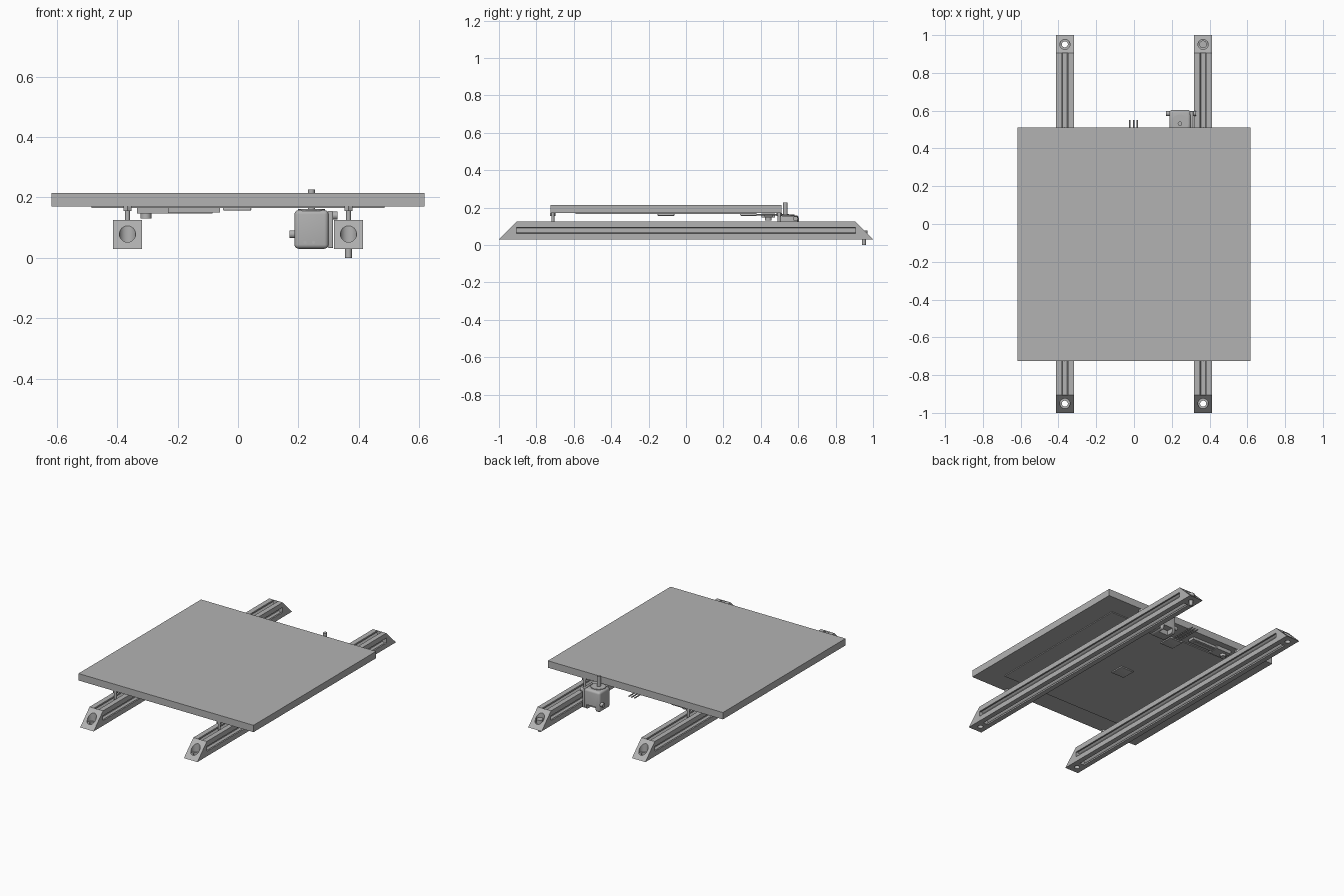
import bpy, bmesh, math
from mathutils import Vector, Matrix

if "Cube" in bpy.data.objects:
    bpy.data.objects.remove(bpy.data.objects["Cube"], do_unlink=True)

grey = bpy.data.materials.new("plain_grey")
grey.use_nodes = True
grey.diffuse_color = (0.45, 0.45, 0.45, 1)
grey.node_tree.nodes["Principled BSDF"].inputs["Base Color"].default_value = grey.diffuse_color


def finish(name, bm):
    bmesh.ops.recalc_face_normals(bm, faces=bm.faces)
    mesh = bpy.data.meshes.new(name)
    bm.to_mesh(mesh)
    bm.free()
    mesh.materials.append(grey)
    ob = bpy.data.objects.new(name, mesh)
    bpy.context.collection.objects.link(ob)
    return ob


def activate(ob):
    bpy.ops.object.select_all(action="DESELECT")
    ob.select_set(True)
    bpy.context.view_layer.objects.active = ob


def smooth(ob):
    activate(ob)
    bpy.ops.object.shade_smooth_by_angle(angle=math.radians(35))
    return ob


def box(name, x, y, z, bevel=0):
    """Box given by its (low, high) range on each axis."""
    bm = bmesh.new()
    bmesh.ops.create_cube(bm, size=1)
    for v in bm.verts:
        v.co = Vector([(a + b) / 2 + c * (b - a) for (a, b), c in zip((x, y, z), v.co)])
    ob = finish(name, bm)
    if bevel:
        mod = ob.modifiers.new("rounding", "BEVEL")
        mod.width, mod.segments = bevel, 4
        activate(ob)
        bpy.ops.object.modifier_apply(modifier=mod.name)
        smooth(ob)
    return ob


def rod(name, start, end, radius, sides=24):
    bm = bmesh.new()
    a, b = Vector(start), Vector(end)
    turn = (b - a).to_track_quat("Z", "Y").to_matrix().to_4x4()
    bmesh.ops.create_cone(bm, cap_ends=True, segments=sides, radius1=radius, radius2=radius,
                          depth=(b - a).length, matrix=Matrix.Translation((a + b) / 2) @ turn)
    return smooth(finish(name, bm))


def prism(name, points, offset):
    """Extrude a closed outline along an offset."""
    bm = bmesh.new()
    face = bm.faces.new([bm.verts.new(p) for p in points])
    made = bmesh.ops.extrude_face_region(bm, geom=[face])["geom"]
    bmesh.ops.translate(bm, vec=offset, verts=[g for g in made if isinstance(g, bmesh.types.BMVert)])
    return finish(name, bm)


def cut(ob, cutter):
    cutter.hide_render = True
    mod = ob.modifiers.new("cut", "BOOLEAN")
    mod.operation, mod.object, mod.solver = "DIFFERENCE", cutter, "EXACT"
    activate(ob)
    bpy.ops.object.modifier_apply(modifier=mod.name)
    bpy.data.objects.remove(cutter, do_unlink=True)


RAIL_X, HALF, BASE, TOP, BODY = 0.366, 0.0475, 0.03, 0.125, 0.905
MID = (BASE + TOP) / 2

# Slotted rail section: one side's outline turned four times
side = [(-HALF, -HALF), (-0.016, -HALF), (-0.016, -0.038), (-0.026, -0.038),
        (-0.012, -0.02), (0.012, -0.02), (0.026, -0.038), (0.016, -0.038), (0.016, -HALF)]
section = []
for quarter in range(4):
    spin = Matrix.Rotation(quarter * math.pi / 2, 2)
    section += [spin @ Vector(p) for p in side]

for label, sx in (("right", -1), ("left", 1)):
    cx = sx * RAIL_X
    prism(label + "_rail", [(cx + p.x, -BODY, MID + p.y) for p in section], (0, 2 * BODY, 0))

    # Mitred end blocks with a counterbored vertical hole
    for end, sy in (("front", -1), ("rear", 1)):
        outline = [(cx - HALF, sy * y, z) for y, z in
                   ((BODY, BASE), (1, BASE), (BODY, TOP))]
        cap = prism(f"{end}_{label}_end_block", outline, (2 * HALF, 0, 0))
        hole_y = sy * 0.951
        cut(cap, rod("bore", (cx, hole_y, 0), (cx, hole_y, 0.2), 0.016))
        cut(cap, rod("counterbore", (cx, hole_y, 0.052), (cx, hole_y, 0.2), 0.027))
        smooth(cap)

        # Bed standoffs
        post_y = -0.107 + sy * 0.605
        rod(f"{end}_{label}_standoff", (cx, post_y, 0.11), (cx, post_y, 0.172), 0.008)
        rod(f"{end}_{label}_standoff_collar", (cx, post_y, 0.155), (cx, post_y, 0.171), 0.015, 6)

# Foot bolt in the rear left end block
rod("foot_bolt_shaft", (RAIL_X, 0.951, 0), (RAIL_X, 0.951, 0.06), 0.011)
rod("foot_bolt_head", (RAIL_X, 0.951, 0.052), (RAIL_X, 0.951, 0.078), 0.02)

# Bed: base plate, top sheet, heater pad underneath
box("bed_plate", (-0.618, 0.617), (-0.725, 0.511), (0.17, 0.206))
box("bed_sheet", (-0.618, 0.617), (-0.725, 0.511), (0.206, 0.214))
box("heater_pad", (-0.485, 0.485), (-0.592, 0.378), (0.165, 0.17))
for name, y in (("sensor_pad", -0.107), ("wire_cover", 0.335)):
    box(name, (-0.049, 0.044), (y - 0.045, y + 0.045), (0.156, 0.166), 0.004)

# Heater wires
for i in range(3):
    x = -0.022 + i * 0.02
    rod(f"wire_{i + 1}", (x, 0.36, 0.162), (x, 0.55, 0.162), 0.004, 10)

# Limit switch and its lever strip
box("switch_body", (-0.335, -0.23), (0.405, 0.475), (0.146, 0.168))
box("switch_strip", (-0.23, -0.06), (0.42, 0.465), (0.15, 0.166))
box("strip_rib", (-0.23, -0.085), (0.435, 0.45), (0.147, 0.151))
rod("switch_button", (-0.305, 0.44, 0.13), (-0.305, 0.44, 0.148), 0.018)

# Drive housing beside the left rail
housing = box("drive_housing", (0.187, 0.3), (0.495, 0.603), (0.03, 0.158), 0.014)
cut(housing, box("notch", (0.215, 0.28), (0.56, 0.62), (0, 0.06)))
smooth(housing)
box("housing_side_plate", (0.298, 0.315), (0.505, 0.598), (0.032, 0.155), 0.004)
rod("housing_top_ring", (0.243, 0.535, 0.155), (0.243, 0.535, 0.162), 0.045, 32)
rod("drive_shaft", (0.243, 0.531, 0.15), (0.243, 0.531, 0.226), 0.0115)
rod("outer_knob", (0.29, 0.585, 0.14), (0.329, 0.585, 0.14), 0.013)
rod("inner_knob", (0.17, 0.585, 0.078), (0.2, 0.585, 0.078), 0.013)
for i, x in enumerate((0.222, 0.25)):
    rod(f"housing_screw_{i + 1}", (x, 0.492, 0.051), (x, 0.5, 0.051), 0.005, 12)
